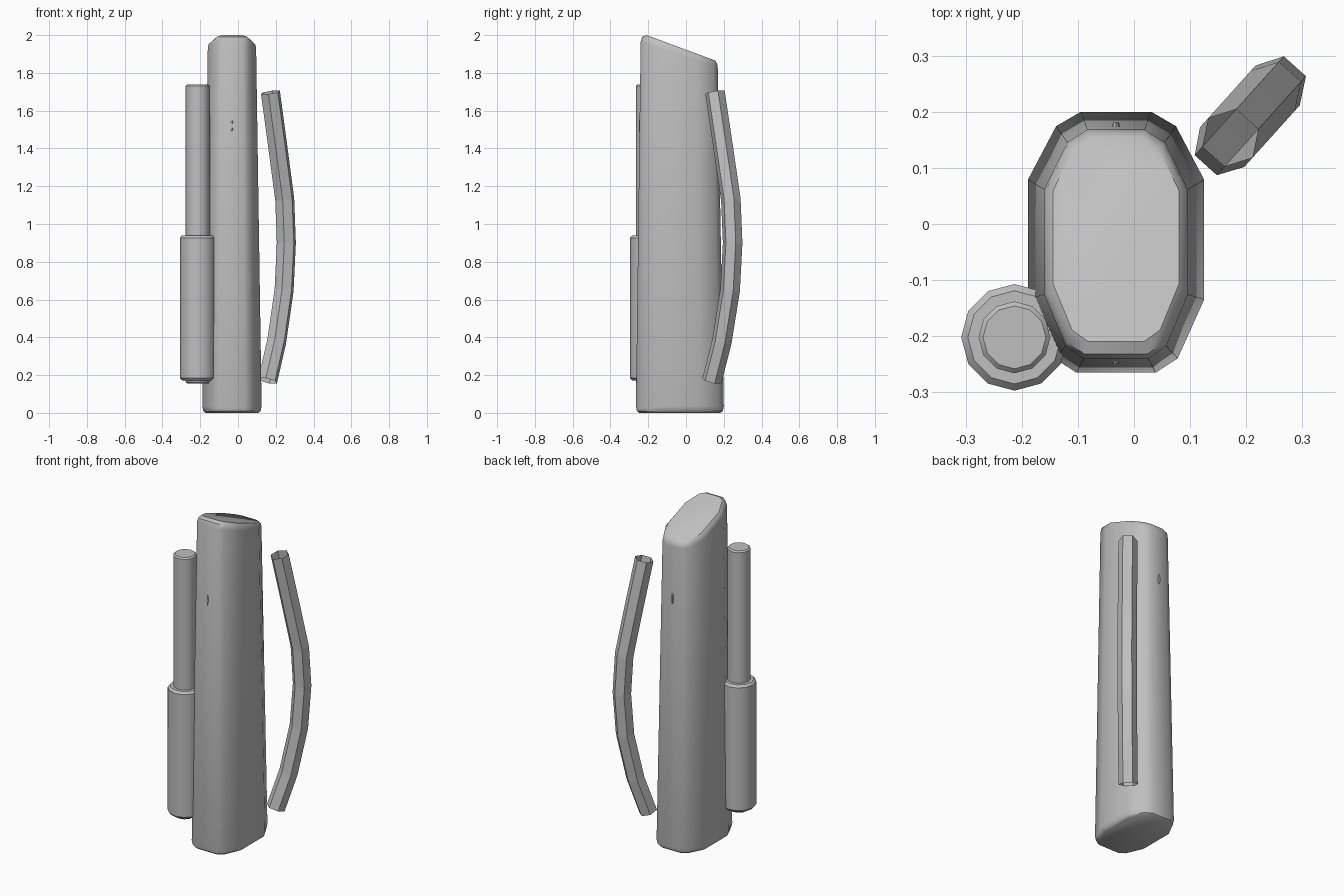
import bpy, bmesh, math
from mathutils import Vector

if "Cube" in bpy.data.objects:
    bpy.data.objects.remove(bpy.data.objects["Cube"])

grey = bpy.data.materials.new("plain_grey")
grey.diffuse_color = (0.52, 0.52, 0.52, 1)
grey.use_nodes = True
grey.node_tree.nodes["Principled BSDF"].inputs["Base Color"].default_value = grey.diffuse_color


def loft(name, rings, caps=True, smooth=None):
    """Skin a list of closed rings into one object."""
    bm = bmesh.new()
    rows = [[bm.verts.new(p) for p in ring] for ring in rings]
    n = len(rows[0])
    for a, b in zip(rows, rows[1:]):
        for i in range(n):
            j = (i + 1) % n
            bm.faces.new((a[i], a[j], b[j], b[i]))
    if caps:
        bm.faces.new(rows[0][::-1])
        bm.faces.new(rows[-1])
    bmesh.ops.recalc_face_normals(bm, faces=bm.faces)
    mesh = bpy.data.meshes.new(name)
    bm.to_mesh(mesh)
    bm.free()
    mesh.materials.append(grey)
    ob = bpy.data.objects.new(name, mesh)
    bpy.context.collection.objects.link(ob)
    if smooth:
        bpy.ops.object.select_all(action='DESELECT')
        ob.select_set(True)
        bpy.context.view_layer.objects.active = ob
        bpy.ops.object.shade_smooth_by_angle(angle=math.radians(smooth))
    return ob


# tapered body: right half of the outline in unit half-sizes, then mirrored
half = [(0.45, -1), (0.70, -0.89), (1, -0.44), (1, 0.48), (0.68, 0.89), (0.40, 1)]
outline = half + [(-x, y) for x, y in reversed(half)]


def body_ring(hx, y0, y1, height):
    ring = []
    for u, v in outline:
        y = (y0 + y1) / 2 + v * (y1 - y0) / 2
        ring.append((-0.032 + u * hx, y, height(y)))
    return ring


loft("body", [
    body_ring(0.140, -0.247, 0.182, lambda y: 0.0),
    body_ring(0.152, -0.260, 0.195, lambda y: 0.01),
    body_ring(0.157, -0.265, 0.200, lambda y: 0.035),
    body_ring(0.128, -0.240, 0.168, lambda y: 1.965 - 0.33 * (y + 0.24)),
    body_ring(0.124, -0.232, 0.165, lambda y: 1.990 - 0.36 * (y + 0.23)),
    body_ring(0.112, -0.209, 0.154, lambda y: 2.0 - 0.37 * (y + 0.209)),
], smooth=40)


# round rod and the thicker sleeve around its lower part
def turned(name, profile):
    rings = [[(-0.213 + r * math.sin(k * math.pi / 6),
               -0.202 + r * math.cos(k * math.pi / 6), z) for k in range(12)]
             for r, z in profile]
    loft(name, rings, smooth=35)


turned("rod", [(0.055, 0.155), (0.064, 0.163), (0.064, 1.73), (0.056, 1.738)])
turned("sleeve", [(0.083, 0.172), (0.095, 0.185), (0.095, 0.927), (0.083, 0.94)])

# bowed hexagonal handle tube with open ends, leaning out diagonally
out = Vector((0.669, 0.743, 0)).normalized()
side = Vector((-out.y, out.x, 0))
bow = [(0, 0.17), (0.072, 0.38), (0.130, 0.65), (0.148, 0.90),
       (0.135, 1.13), (0.078, 1.42), (0.022, 1.697)]
path = [Vector((0.157, 0.137, z)) + out * s for s, z in bow]
rings = []
for i, p in enumerate(path):
    tangent = (path[min(i + 1, len(path) - 1)] - path[max(i - 1, 0)]).normalized()
    normal = side.cross(tangent)
    rings.append([p + 0.053 * (side * math.cos(k * math.pi / 3)
                               + normal * math.sin(k * math.pi / 3)) for k in range(6)])
loft("handle", rings, caps=False)

# small pin ends just proud of the front and back faces
for name, y0, y1 in (("front_pin", -0.225, -0.2495), ("back_pin", 0.155, 0.181)):
    rings = [[(-0.032 + w * math.cos(k * math.pi / 4), y,
               1.52 + h * math.sin(k * math.pi / 4)) for k in range(8)]
             for y, w, h in ((y0, 0.013, 0.036), (y1, 0.005, 0.03))]
    loft(name, rings)
